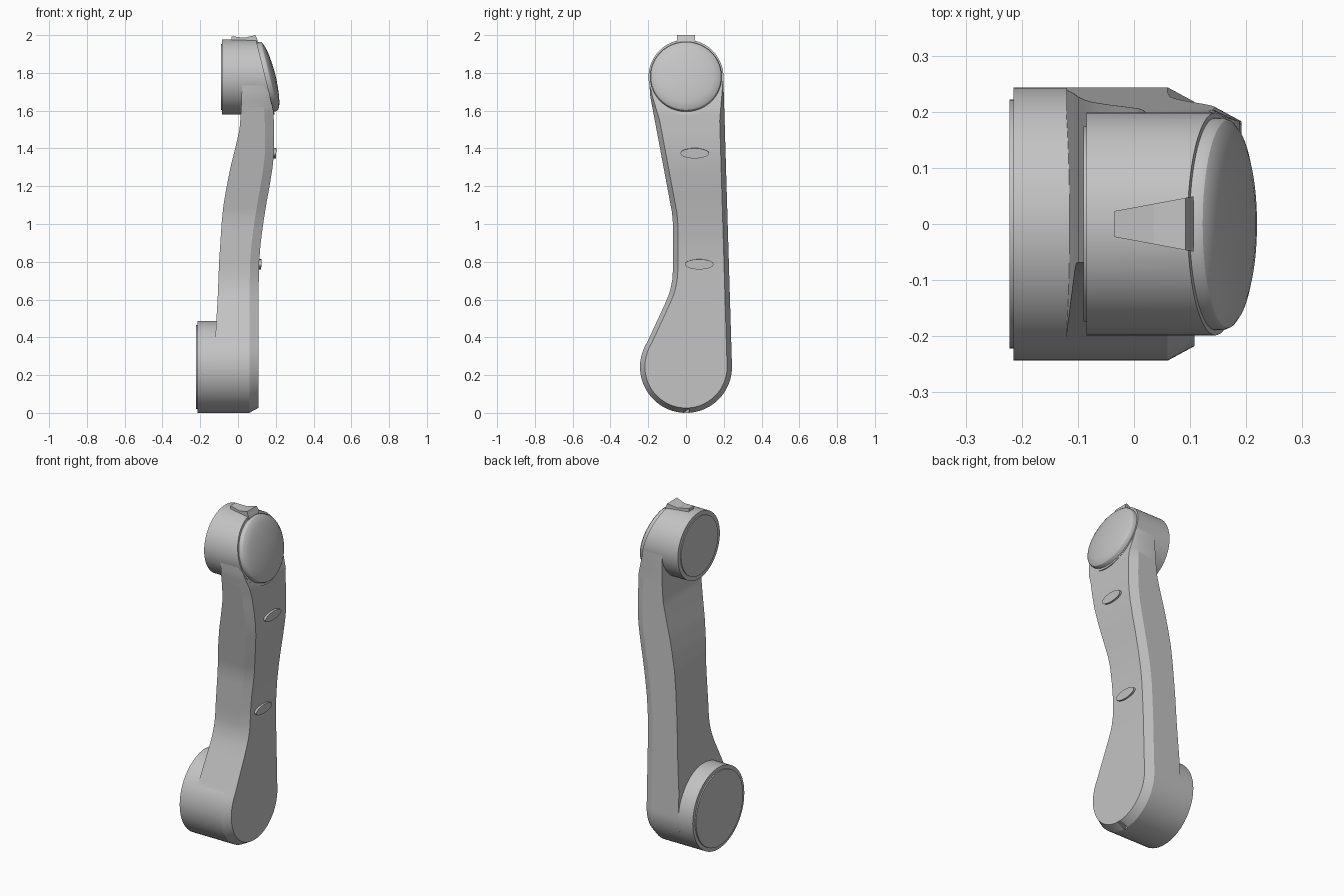
import bpy
import bmesh
from math import sin, cos, pi, radians, sqrt, atan
from mathutils import Vector

cube = bpy.data.objects.get("Cube")
if cube:
    bpy.data.objects.remove(cube, do_unlink=True)

grey = bpy.data.materials.new("plain grey")
grey.use_nodes = True
colour = (0.55, 0.55, 0.55, 1)
grey.diffuse_color = colour
grey.node_tree.nodes["Principled BSDF"].inputs["Base Color"].default_value = colour

HUB_R, HUB_Z = 0.2435, 0.2435      # lower hub
TOP_R, TOP_Z = 0.1985, 1.778       # upper hub
SLOPE = 0.25                       # lean of the upper hub's outer face


def slant(z):
    return 0.145 - SLOPE * (z - TOP_Z)


def finish(name, bm, angle=28):
    bmesh.ops.recalc_face_normals(bm, faces=bm.faces)
    mesh = bpy.data.meshes.new(name)
    bm.to_mesh(mesh)
    bm.free()
    mesh.materials.append(grey)
    obj = bpy.data.objects.new(name, mesh)
    bpy.context.collection.objects.link(obj)
    bpy.ops.object.select_all(action="DESELECT")
    obj.select_set(True)
    bpy.context.view_layer.objects.active = obj
    bpy.ops.object.shade_smooth_by_angle(angle=radians(angle))
    return obj


def loft(bm, rings):
    """Skin closed rings of points and cap both ends."""
    loops = [[bm.verts.new(p) for p in ring] for ring in rings]
    for a, b in zip(loops, loops[1:]):
        for i in range(len(a)):
            j = (i + 1) % len(a)
            bm.faces.new((a[i], a[j], b[j], b[i]))
    bm.faces.new(loops[0])
    bm.faces.new(loops[-1])


def turned(name, profile, centre, tilt=0, squash=1, sides=64, cut=False):
    """Turn (depth, radius) points about a sideways axis."""
    axis = Vector((cos(tilt), 0, sin(tilt)))
    up = Vector((-sin(tilt), 0, cos(tilt)))
    side = Vector((0, 1, 0))
    rings = []
    for d, r in profile:
        rings.append([Vector(centre) + axis * d + side * r * cos(2 * pi * k / sides)
                      + up * r * squash * sin(2 * pi * k / sides) for k in range(sides)])
    if cut:
        for p in rings[-1]:
            p.x = slant(p.z)
    bm = bmesh.new()
    loft(bm, rings)
    return finish(name, bm)


def along(z, table):
    """Linear lookup in (z, value) pairs."""
    for (z0, v0), (z1, v1) in zip(table, table[1:]):
        if z <= z1:
            return v0 + (v1 - v0) * max(0, z - z0) / (z1 - z0)
    return table[-1][1]


# Arm: edge and face curves by height
EDGE = [(0.36, -0.212), (0.58, -0.11), (0.64, -0.086), (0.70, -0.073), (0.76, -0.069),
        (1.0, -0.069), (1.06, -0.074), (1.68, -0.19), (1.78, -0.196)]
BACK = [(0.4, -0.12), (0.6, -0.108), (0.8, -0.1), (1.0, -0.087), (1.1, -0.077), (1.2, -0.06),
        (1.3, -0.04), (1.4, -0.015), (1.5, 0.008), (1.6, 0.016), (1.7, 0.02)]
FRONT = [(0.6, 0.108), (0.8, 0.112), (0.9, 0.12), (1.0, 0.133), (1.1, 0.149), (1.2, 0.167),
         (1.3, 0.183), (1.37, 0.19), (1.45, 0.192), (1.6, 0.188), (1.78, 0.142)]
INSET = [(0.4, 0.026), (1.55, 0.026), (1.75, 0.003)]


def section(z, left, right, inner_z, in_left, in_right):
    back, front = along(z, BACK), along(inner_z, FRONT)
    shoulder = along(z, FRONT) - 0.048 * min(1, max(0.1, (1.78 - z) / 0.15))
    return [(back, left, z), (back, right, z), (shoulder, right, z),
            (front, in_right, inner_z), (front, in_left, inner_z), (shoulder, left, z)]


rings = []
for k in range(1, 25):                       # rounded foot of the arm
    a = radians(90) * k / 24
    inner = HUB_R - 0.026
    y, yi = HUB_R * sin(a), inner * sin(a)
    rings.append(section(HUB_Z - HUB_R * cos(a), -y, y, HUB_Z - inner * cos(a), -yi, yi))
steps = 60
for k in range(1, steps + 1):                # shaft of the arm
    z = HUB_Z + (TOP_Z - HUB_Z) * k / steps
    left = along(z, EDGE) if z > 0.36 else -sqrt(HUB_R ** 2 - (z - HUB_Z) ** 2)
    right = HUB_R - 0.046 * (z - HUB_Z) / (TOP_Z - HUB_Z)
    inset = along(z, INSET)
    rings.append(section(z, left, right, z, left + inset, right - inset))
bm = bmesh.new()
loft(bm, rings)
finish("arm", bm, 20)

# Lower hub with its raised end plate
turned("lower_hub", [(-0.215, HUB_R), (0.055, HUB_R)], (0, 0, HUB_Z))
turned("lower_hub_plate", [(-0.222, 0.222), (-0.2, 0.222)], (0, 0, HUB_Z))

# Upper hub with slanted outer face, end plate and domed cap
turned("upper_hub", [(-0.085, TOP_R), (0.1, TOP_R)], (0, 0, TOP_Z), cut=True)
turned("upper_hub_plate", [(-0.09, 0.174), (-0.07, 0.174)], (0, 0, TOP_Z))
turned("domed_cap", [(-0.01, 0.189), (0.014, 0.189), (0.023, 0.185), (0.031, 0.174),
                     (0.039, 0.15), (0.046, 0.115), (0.051, 0.07), (0.054, 0.02)],
       (slant(TOP_Z), 0, TOP_Z), tilt=atan(SLOPE))

# Oval buttons on the outer face
for name, y, z, lean in (("upper_button", 0.046, 1.375, -0.08),
                         ("lower_button", 0.07, 0.787, -0.05)):
    turned(name, [(-0.02, 0.075), (0.012, 0.075)], (along(z, FRONT), y, z),
           tilt=lean, squash=0.36, sides=40)

# Tapered pointer tab on top
bm = bmesh.new()
tab = []
for x, top in ((-0.035, 1.994), (0.035, 1.986), (0.092, 2.0), (0.106, 1.968)):
    half = 0.023 + 0.026 * (x + 0.035) / 0.14
    tab.append([(x, -half, 1.95), (x, half, 1.95), (x, half, top), (x, -half, top)])
loft(bm, tab)
finish("pointer_tab", bm, 5)
